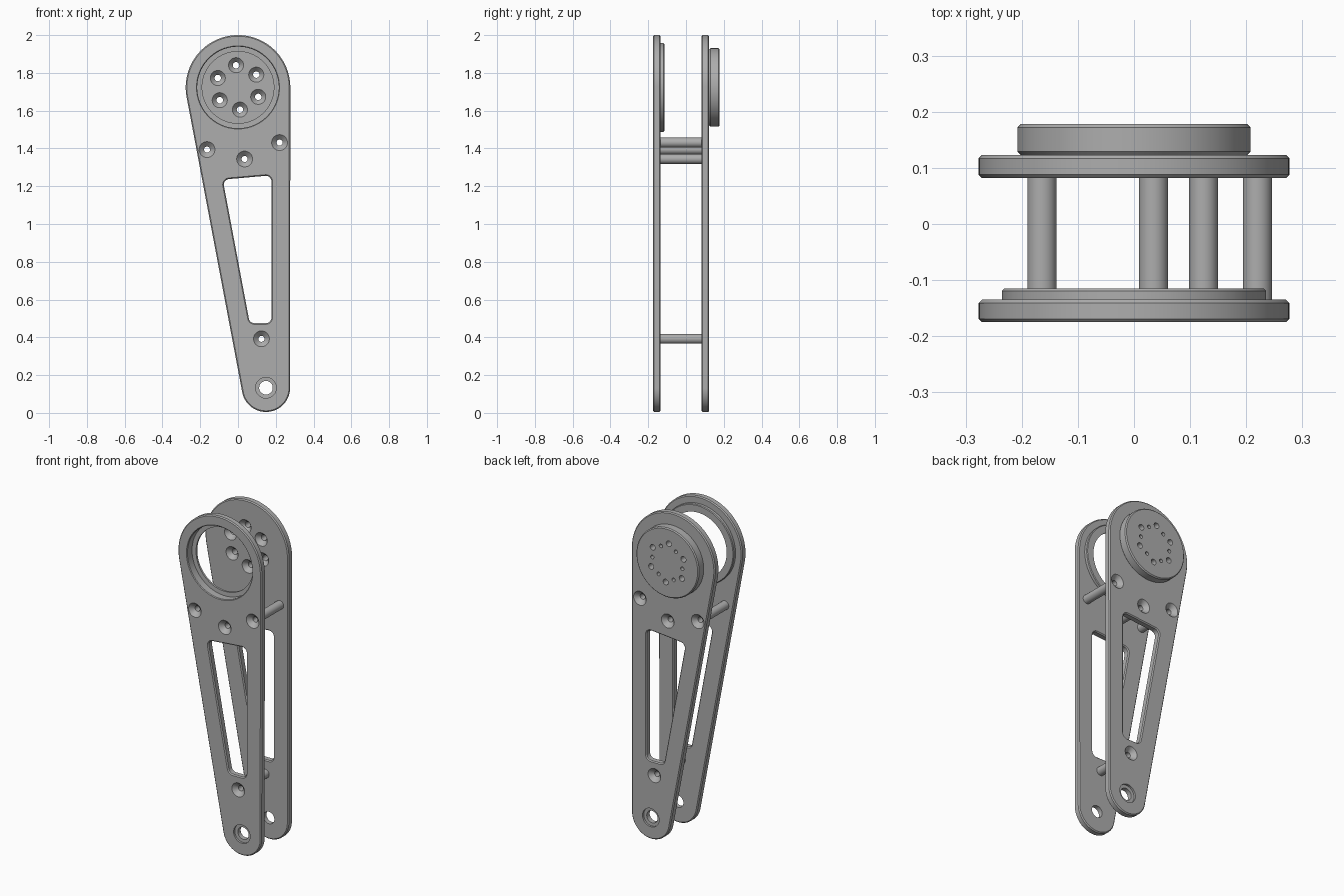
import bpy, bmesh
from math import sin, cos, radians, pi

cube = bpy.data.objects.get("Cube")
if cube:
    bpy.data.objects.remove(cube, do_unlink=True)

grey = bpy.data.materials.new("plain grey metal")
grey.use_nodes = True
grey.diffuse_color = (0.42, 0.42, 0.42, 1)
grey.node_tree.nodes["Principled BSDF"].inputs["Base Color"].default_value = (0.42, 0.42, 0.42, 1)

HEAD = (0, 1.723)      # centre of the big round end
FOOT = (0.148, 0.133)  # centre of the small round end
C = 0.006              # edge chamfer
FRONT = (-0.175, -0.135)
BACK = (0.082, 0.123)


def add_solid(bm, circles, layers, n=64):
    """Skin the outline around circles (x, z, r) through layers (y, extra radius)."""
    rings = []
    for y, grow in layers:
        ring = []
        for i in range(n):
            a = 2 * pi * (i + 0.5) / n
            x, z, r = max(circles, key=lambda c: c[0] * cos(a) + c[1] * sin(a) + c[2])
            ring.append(bm.verts.new((x + (r + grow) * cos(a), y, z + (r + grow) * sin(a))))
        rings.append(ring)
    for low, high in zip(rings, rings[1:]):
        for i in range(n):
            j = (i + 1) % n
            bm.faces.new((low[i], low[j], high[j], high[i]))
    bm.faces.new(rings[0])
    bm.faces.new(rings[-1])


def finish(name, bm):
    bmesh.ops.recalc_face_normals(bm, faces=bm.faces)
    mesh = bpy.data.meshes.new(name)
    bm.to_mesh(mesh)
    bm.free()
    mesh.materials.append(grey)
    obj = bpy.data.objects.new(name, mesh)
    bpy.context.collection.objects.link(obj)
    return obj


def chamfered(y0, y1):
    return [(y0, -C), (y0 + C, 0), (y1 - C, 0), (y1, -C)]


def ring_points(radius, start):
    for k in range(6):
        a = radians(start + 60 * k)
        yield HEAD[0] + radius * cos(a), HEAD[1] + radius * sin(a)


# All openings, gathered in one cutter
cut = bmesh.new()
slot = [(0.147, 0.505, 0.03), (0.147, 1.225, 0.03), (-0.045, 1.208, 0.03), (0.087, 0.505, 0.03)]
slot_layers = [(-0.3, C)]
for y0, y1 in (FRONT, BACK):
    slot_layers += [(y0, C), (y0 + C, 0), (y1 - C, 0), (y1, C)]
add_solid(cut, slot, slot_layers + [(0.3, C)])

# Countersunk screw bores running through the spacer rods
rods = [(-0.164, 1.394), (0.035, 1.344), (0.22, 1.431), (0.124, 0.392)]
for x, z in rods:
    add_solid(cut, [(x, z, 0.016)],
              [(-0.3, 0.026), (FRONT[0], 0.026), (FRONT[0] + 0.025, 0),
               (BACK[1] - 0.025, 0), (BACK[1], 0.026), (0.3, 0.026)], 32)

# Pivot holes at the foot, stepped on the outer faces
add_solid(cut, [(*FOOT, 0.036)],
          [(-0.3, 0.019), (FRONT[0] + 0.012, 0.019), (FRONT[0] + 0.013, 0),
           (BACK[1] - 0.013, 0), (BACK[1] - 0.012, 0.019), (0.3, 0.019)], 40)

# Bearing seat with a narrower lip at the inner side
add_solid(cut, [(*HEAD, 0.19)],
          [(-0.3, 0.03), (FRONT[0], 0.03), (FRONT[0] + 0.004, 0.026),
           (-0.128, 0.026), (-0.127, 0), (-0.09, 0)])

# Hub screws, and small blind holes between them
for x, z in ring_points(0.118, 95):
    add_solid(cut, [(x, z, 0.017)],
              [(0.05, 0.023), (BACK[0], 0.023), (BACK[0] + 0.025, 0), (0.3, 0)], 32)
for x, z in ring_points(0.1, 125):
    add_solid(cut, [(x, z, 0.011)], [(0.145, 0), (0.3, 0)], 24)
cutter = finish("hole_cutter", cut)

# Plates, bearing ring, hub and spacer rods
head, foot = (*HEAD, 0.277), (*FOOT, 0.128)
parts = [("front_plate", [head, foot], chamfered(*FRONT), 128),
         ("back_plate", [head, foot], chamfered(*BACK), 128),
         ("bearing_ring", [(*HEAD, 0.235)], [(-0.135, 0), (-0.119, 0), (-0.115, -0.004)], 96),
         ("output_hub", [(*HEAD, 0.208)], chamfered(0.123, 0.178), 96)]
for i, (x, z) in enumerate(rods):
    parts.append((f"spacer_rod_{i + 1}", [(x, z, 0.026)], [(FRONT[1], 0), (BACK[0], 0)], 32))

for name, circles, layers, n in parts:
    bm = bmesh.new()
    add_solid(bm, circles, layers, n)
    obj = finish(name, bm)
    mod = obj.modifiers.new("holes", "BOOLEAN")
    mod.operation = "DIFFERENCE"
    mod.solver = "EXACT"
    mod.object = cutter
    bpy.ops.object.select_all(action="DESELECT")
    obj.select_set(True)
    bpy.context.view_layer.objects.active = obj
    bpy.ops.object.modifier_apply(modifier="holes")
    bpy.ops.object.shade_smooth_by_angle(angle=radians(30))

bpy.data.objects.remove(cutter, do_unlink=True)
